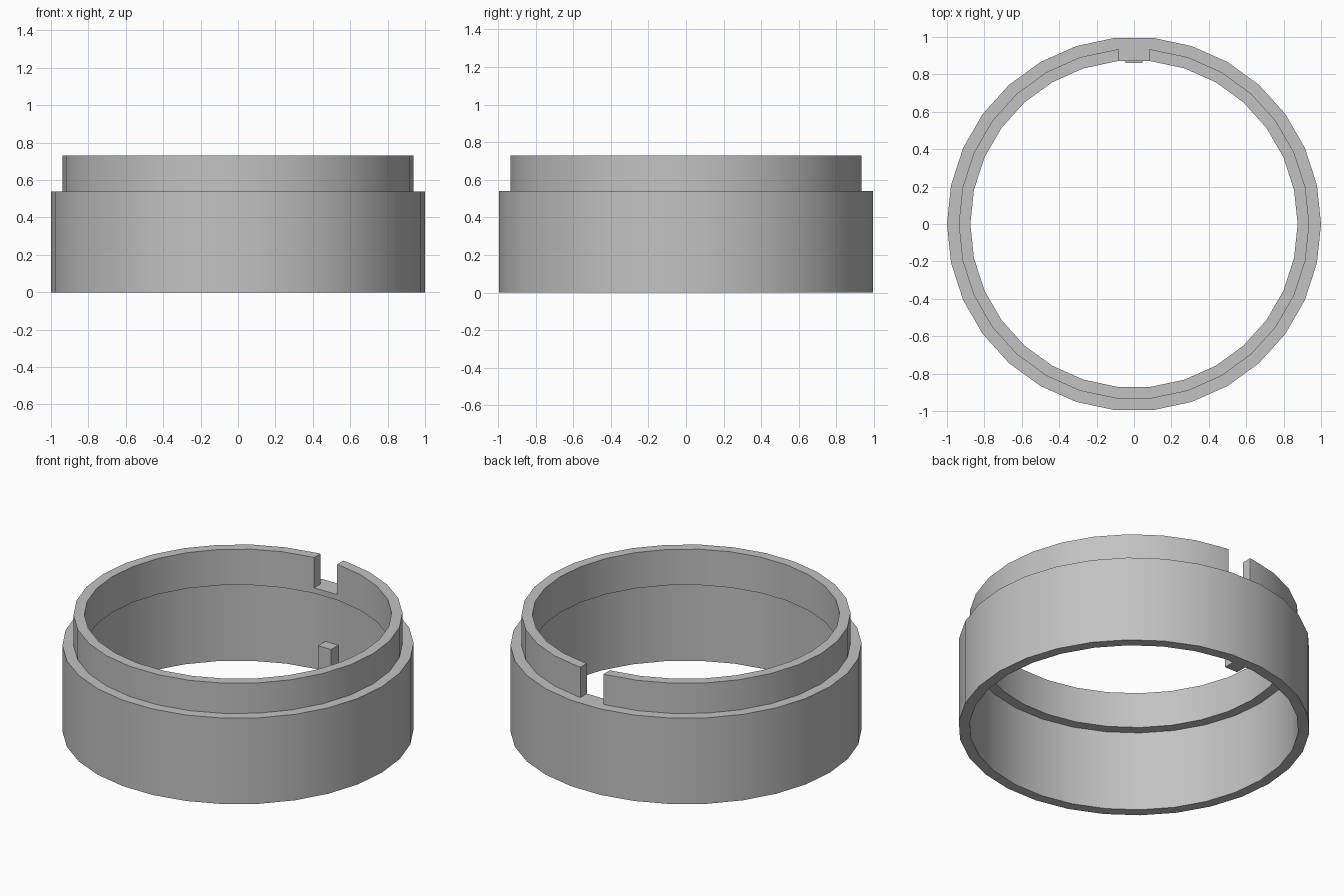
import bpy
import bmesh
import math
from mathutils import Matrix, Vector

cube = bpy.data.objects.get("Cube")
if cube:
    bpy.data.objects.remove(cube, do_unlink=True)

grey = bpy.data.materials.new("plain grey")
grey.use_nodes = True
colour = (0.54, 0.54, 0.54, 1)
grey.diffuse_color = colour
grey.node_tree.nodes["Principled BSDF"].inputs["Base Color"].default_value = colour

SIDES = 30
OUTER, MIDDLE, INNER = 1.0, 0.937, 0.875
SHELF, STEP, TOP = 0.505, 0.54, 0.73


def add_object(name, bm):
    bmesh.ops.recalc_face_normals(bm, faces=bm.faces)
    mesh = bpy.data.meshes.new(name)
    bm.to_mesh(mesh)
    bm.free()
    mesh.materials.append(grey)
    obj = bpy.data.objects.new(name, mesh)
    bpy.context.collection.objects.link(obj)
    return obj


def lathe(name, profile):
    bm = bmesh.new()
    rings = []
    for i in range(SIDES):
        a = math.tau * i / SIDES
        rings.append([bm.verts.new((r * math.cos(a), r * math.sin(a), z)) for r, z in profile])
    for i, ring in enumerate(rings):
        following = rings[(i + 1) % SIDES]
        for j in range(len(profile)):
            k = (j + 1) % len(profile)
            bm.faces.new((ring[j], following[j], following[k], ring[k]))
    return add_object(name, bm)


def box(name, low, high):
    low, high = Vector(low), Vector(high)
    bm = bmesh.new()
    matrix = Matrix.Translation((low + high) / 2) @ Matrix.Diagonal((*(high - low), 1))
    bmesh.ops.create_cube(bm, size=1, matrix=matrix)
    return add_object(name, bm)


# Stepped ring: wide skirt below, narrower collar above, shelf inside
body = lathe("stepped_ring", [
    (OUTER, 0), (OUTER, STEP), (MIDDLE, STEP), (MIDDLE, TOP),
    (INNER, TOP), (INNER, SHELF), (MIDDLE, SHELF), (MIDDLE, 0)])

# Notch through the back of the collar
cutter = box("notch_cutter", (-0.08, 0.7, STEP), (0.08, 1.1, 0.9))
cutter.hide_render = True
cutter.hide_viewport = False
notch = body.modifiers.new("notch", 'BOOLEAN')
notch.operation = 'DIFFERENCE'
notch.solver = 'EXACT'
notch.object = cutter
bpy.ops.object.select_all(action='DESELECT')
body.select_set(True)
bpy.context.view_layer.objects.active = body
bpy.ops.object.modifier_apply(modifier=notch.name)
bpy.data.objects.remove(cutter, do_unlink=True)
bpy.ops.object.shade_smooth_by_angle(angle=math.radians(30))

# Small locating key on the inside of the skirt, below the notch
box("locating_key", (-0.045, 0.86, 0), (0.045, 0.95, 0.19))
